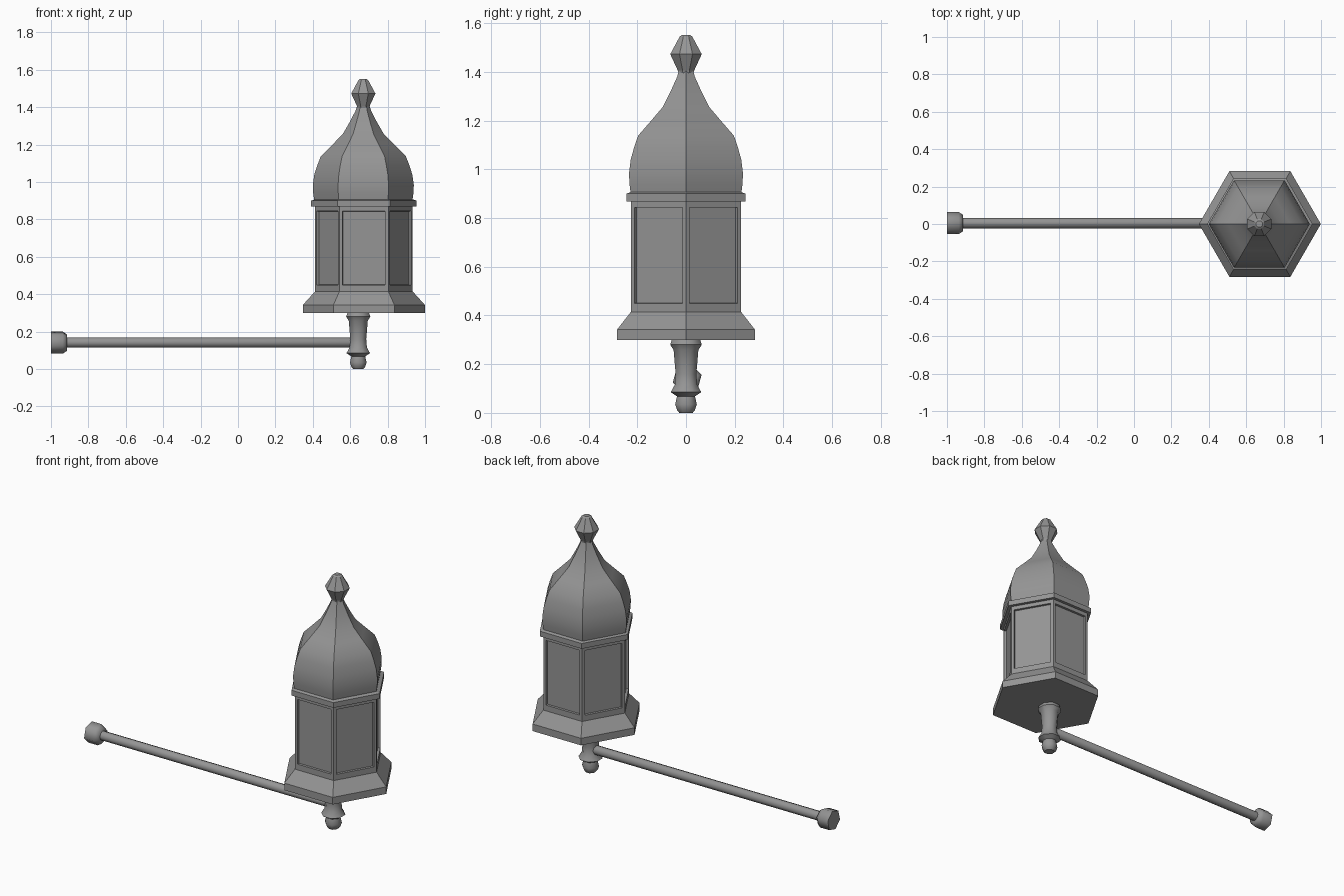
import bpy, bmesh, math
from mathutils import Matrix

if "Cube" in bpy.data.objects:
    bpy.data.objects.remove(bpy.data.objects["Cube"])

LX = 0.673    # lantern axis
SX = 0.643    # stem axis

metal = bpy.data.materials.new("dark_metal")
metal.diffuse_color = (0.3, 0.3, 0.3, 1.0)
metal.use_nodes = True
metal.node_tree.nodes["Principled BSDF"].inputs["Base Color"].default_value = metal.diffuse_color


def lathe(name, profile, sides, loc, phase=0.0, rot=None, smooth=None):
    """Closed solid of revolution from (radius, height) pairs."""
    bm = bmesh.new()
    rings = []
    for r, z in profile:
        rings.append([bm.verts.new((r * math.cos(phase + math.tau * i / sides),
                                    r * math.sin(phase + math.tau * i / sides), z))
                      for i in range(sides)])
    for a, b in zip(rings, rings[1:]):
        for i in range(sides):
            j = (i + 1) % sides
            bm.faces.new((a[i], a[j], b[j], b[i]))
    bm.faces.new(rings[0][::-1])
    bm.faces.new(rings[-1])
    if rot:
        bm.transform(rot)
    bmesh.ops.recalc_face_normals(bm, faces=bm.faces[:])
    return finish(name, bm, loc, smooth)


def finish(name, bm, loc, smooth):
    me = bpy.data.meshes.new(name)
    bm.to_mesh(me)
    bm.free()
    me.materials.append(metal)
    ob = bpy.data.objects.new(name, me)
    bpy.context.collection.objects.link(ob)
    ob.location = loc
    if smooth:
        bpy.ops.object.select_all(action='DESELECT')
        ob.select_set(True)
        bpy.context.view_layer.objects.active = ob
        bpy.ops.object.shade_smooth_by_angle(angle=math.radians(smooth))
    return ob


# Lantern housing: flared base, six-sided body and rim
housing = lathe("lantern_housing",
                [(0.326, 0.30), (0.326, 0.343), (0.261, 0.415), (0.261, 0.868),
                 (0.282, 0.868), (0.282, 0.900), (0.262, 0.907)],
                6, (LX, 0, 0))

# Recessed window panels in the six body faces
bm = bmesh.new()
bm.from_mesh(housing.data)
panes = [f for f in bm.faces if abs(f.normal.z) < 0.1 and f.calc_area() > 0.08]
bmesh.ops.inset_individual(bm, faces=panes, thickness=0.024)
for f in panes:
    for v in f.verts:
        v.co.z = 0.45 if v.co.z < 0.6 else 0.844
bmesh.ops.inset_individual(bm, faces=panes, thickness=0.001, depth=-0.014)
bm.to_mesh(housing.data)
bm.free()

# Onion-shaped roof
lathe("roof",
      [(0.262, 0.90), (0.268, 0.94), (0.270, 0.985), (0.262, 1.04), (0.246, 1.09),
       (0.227, 1.138), (0.165, 1.20), (0.110, 1.256), (0.073, 1.32),
       (0.042, 1.38), (0.032, 1.41)],
      6, (LX - 0.003, 0, 0), smooth=35)

# Faceted finial
lathe("finial",
      [(0.034, 1.395), (0.036, 1.405), (0.070, 1.473), (0.028, 1.545), (0.018, 1.552)],
      8, (LX - 0.003, 0, 0), phase=math.pi / 8)

# Turned stem with collar and bottom knob
lathe("stem",
      [(0.030, 0.0), (0.040, 0.012), (0.048, 0.035), (0.040, 0.068), (0.068, 0.085),
       (0.050, 0.115), (0.046, 0.16), (0.055, 0.258), (0.070, 0.280), (0.062, 0.302)],
      8, (SX, 0, 0), phase=math.pi / 8, smooth=50)

# Side arm and its wall fitting, turned along x
along_x = Matrix.Rotation(math.pi / 2, 4, 'Y')
lathe("arm_rod", [(0.028, -0.95), (0.028, 0.60), (0.020, 0.612)],
      8, (0, 0.005, 0.142), rot=along_x, smooth=50)
lathe("wall_fitting", [(0.061, -1.0), (0.061, -0.937), (0.046, -0.915)],
      6, (0, 0.005, 0.141), phase=math.pi / 4, rot=along_x, smooth=62)
